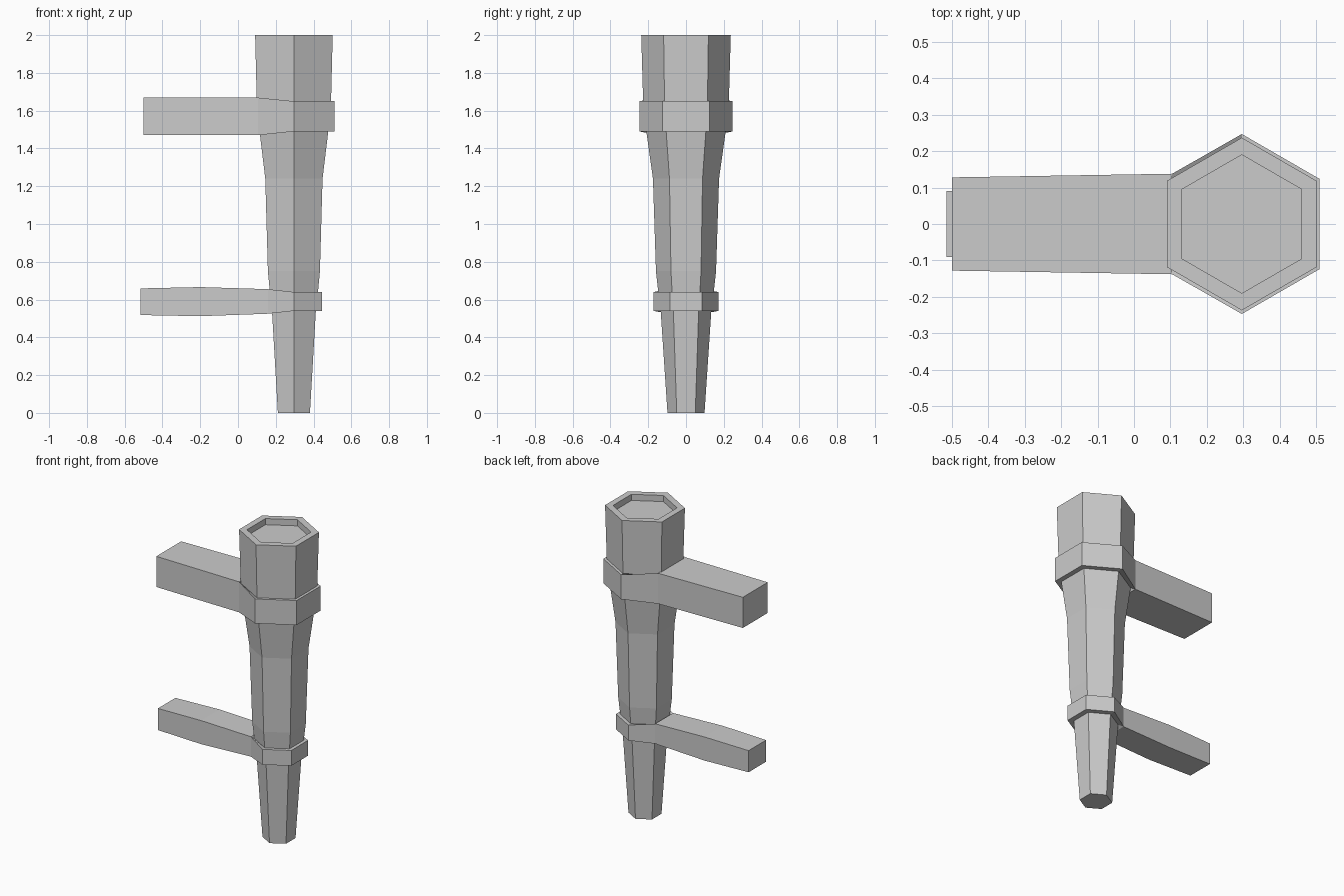
import bpy, bmesh
from math import sin, cos, radians

if "Cube" in bpy.data.objects:
    bpy.data.objects.remove(bpy.data.objects["Cube"])

CX = 0.296  # x position of the post axis


def hex_ring(bm, r, z):
    # corners point along +y / -y; indices 1 and 2 lie on the -x side
    return [bm.verts.new((CX + r * cos(radians(90 + 60 * i)), r * sin(radians(90 + 60 * i)), z))
            for i in range(6)]


def bridge(bm, a, b, skip=()):
    for i in range(len(a)):
        if i not in skip:
            j = (i + 1) % len(a)
            bm.faces.new((a[i], a[j], b[j], b[i]))


def finish(bm, name):
    bmesh.ops.recalc_face_normals(bm, faces=bm.faces[:])
    me = bpy.data.meshes.new(name)
    bm.to_mesh(me)
    bm.free()
    ob = bpy.data.objects.new(name, me)
    bpy.context.collection.objects.link(ob)
    return ob


def post_section(name, profile, cap_start=False, cap_end=False):
    bm = bmesh.new()
    rings = [hex_ring(bm, r, z) for r, z in profile]
    for a, b in zip(rings, rings[1:]):
        bridge(bm, a, b)
    if cap_start:
        bm.faces.new(rings[0])
    if cap_end:
        bm.faces.new(rings[-1])
    return finish(bm, name)


def bracket(name, r, z0, z1, r_low, r_high, root, arm):
    # collar hugging the post; its -x side flows into the square arm
    bm = bmesh.new()
    in_low, low = hex_ring(bm, r_low, z0), hex_ring(bm, r, z0)
    high, in_high = hex_ring(bm, r, z1), hex_ring(bm, r_high, z1)
    x, half, a0, a1 = root
    for verts, z in ((low, a0), (high, a1)):
        verts[1].co = (x, half, z)
        verts[2].co = (x, -half, z)
    bridge(bm, in_low, low)
    bridge(bm, low, high, skip=(1,))
    bridge(bm, high, in_high)
    # arm stations: x, half width, bottom z, top z
    prev = [low[1], low[2], high[2], high[1]]
    for x, half, a0, a1 in arm:
        nxt = [bm.verts.new(c) for c in ((x, half, a0), (x, -half, a0), (x, -half, a1), (x, half, a1))]
        bridge(bm, prev, nxt)
        prev = nxt
    bm.faces.new(prev)
    return finish(bm, name)


# Tapered hexagonal post, with a shallow recess in the top
post_section("post_foot", [(0.098, 0), (0.134, 0.54)], cap_start=True)
post_section("post_shaft", [(0.147, 0.64), (0.159, 0.75), (0.175, 1.24), (0.210, 1.49)])
post_section("post_head", [(0.227, 1.65), (0.237, 2.0), (0.190, 2.0), (0.190, 1.96)], cap_end=True)

# Collars with side arms
bracket("lower_bracket", 0.172, 0.54, 0.64, 0.134, 0.147,
        (0.158, 0.092, 0.525, 0.655),
        [(-0.2, 0.095, 0.512, 0.666), (-0.515, 0.09, 0.518, 0.659)])
bracket("upper_bracket", 0.247, 1.49, 1.65, 0.210, 0.227,
        (0.105, 0.138, 1.47, 1.669),
        [(-0.5, 0.128, 1.47, 1.67)])
